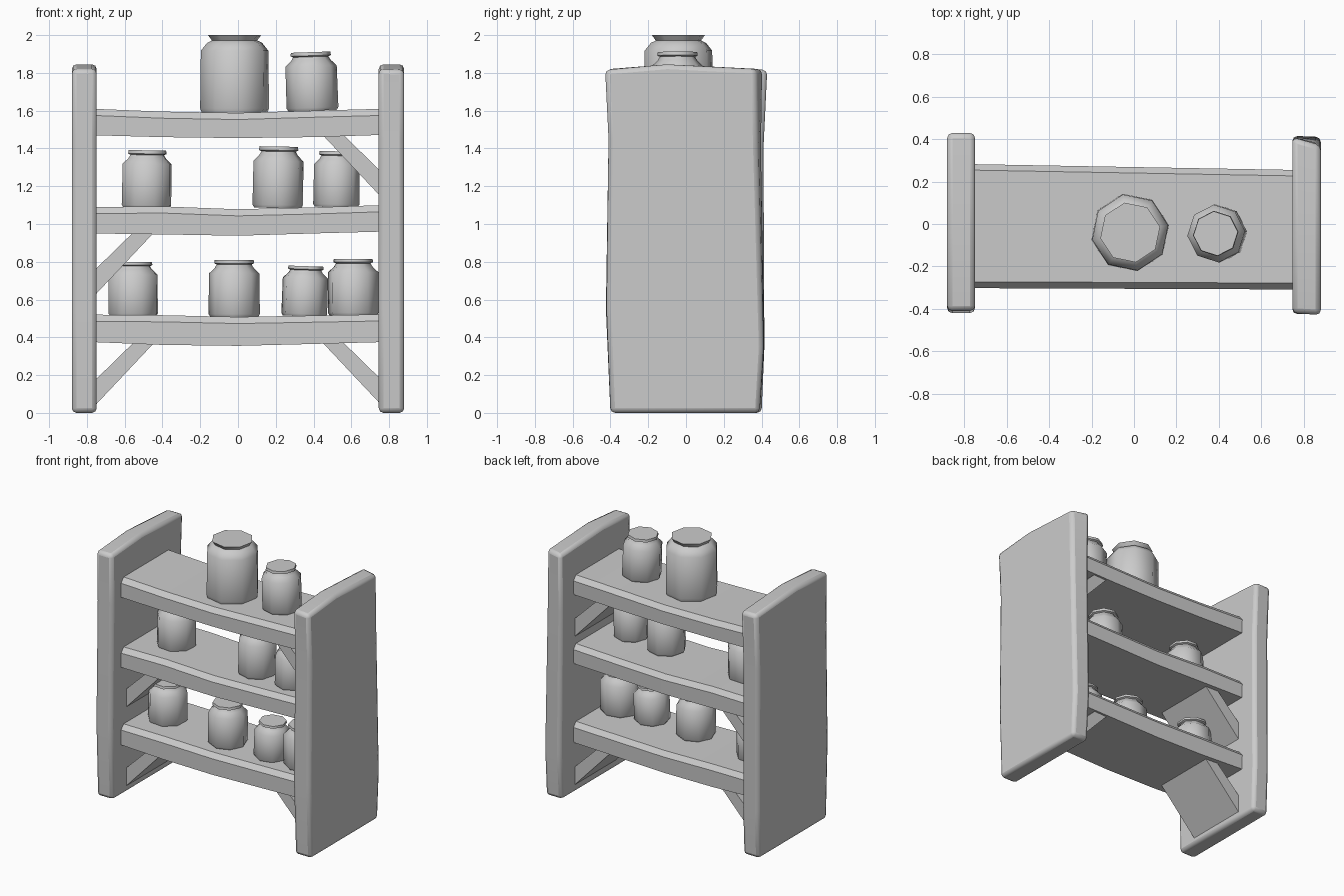
import bpy, bmesh, math, random
from mathutils import Matrix

if "Cube" in bpy.data.objects:
    bpy.data.objects.remove(bpy.data.objects["Cube"])

random.seed(4)


def finish(name, bm, bevel=0.0, segments=2, angle=40):
    bmesh.ops.recalc_face_normals(bm, faces=bm.faces)
    me = bpy.data.meshes.new(name)
    bm.to_mesh(me)
    bm.free()
    ob = bpy.data.objects.new(name, me)
    bpy.context.collection.objects.link(ob)
    if bevel:
        m = ob.modifiers.new("bevel", 'BEVEL')
        m.width, m.segments = bevel, segments
        m.limit_method, m.angle_limit = 'ANGLE', math.radians(40)
    bpy.ops.object.select_all(action='DESELECT')
    ob.select_set(True)
    bpy.context.view_layer.objects.active = ob
    bpy.ops.object.shade_smooth_by_angle(angle=math.radians(angle))
    return ob


def loft(bm, sections):
    """Skin a row of closed point loops and cap both ends."""
    rings = [[bm.verts.new(p) for p in s] for s in sections]
    n = len(rings[0])
    for a, b in zip(rings, rings[1:]):
        for i in range(n):
            j = (i + 1) % n
            bm.faces.new((a[i], a[j], b[j], b[i]))
    bm.faces.new(rings[0])
    bm.faces.new(rings[-1])


# Worn side boards: side outlines (y, z), lofted through the thickness
right_inner = [(-.40, 0), (-.425, .55), (-.41, 1.45), (-.42, 1.82), (-.10, 1.845),
               (.41, 1.82), (.40, 1.40), (.415, .35), (.39, 0)]
right_outer = [(-.40, 0), (-.42, .55), (-.41, 1.45), (-.43, 1.815), (-.10, 1.845),
               (.37, 1.82), (.38, 1.40), (.41, .35), (.39, 0)]
left = [(-.40, 0), (-.42, .55), (-.405, 1.45), (-.41, 1.82), (-.05, 1.845),
        (.43, 1.815), (.41, 1.40), (.415, .35), (.40, 0)]
for name, loops in (("right_side_board", [(.745, right_inner), (.88, right_outer)]),
                    ("left_side_board", [(-.88, left), (-.748, left)])):
    bm = bmesh.new()
    loft(bm, [[(x, y, z) for y, z in loop] for x, loop in loops])
    finish(name, bm, .025)

# Sagging shelves: (x, bottom z, top z) stations
shelves = {
    "bottom_shelf": [(-.77, .375, .52), (-.4, .36, .517), (0, .355, .508), (.4, .365, .515), (.77, .375, .522)],
    "middle_shelf": [(-.77, .95, 1.09), (-.4, .945, 1.093), (0, .938, 1.078), (.4, .95, 1.088), (.77, .96, 1.10)],
    "top_shelf": [(-.77, 1.47, 1.61), (-.4, 1.46, 1.595), (0, 1.455, 1.588), (.4, 1.46, 1.60), (.77, 1.472, 1.61)],
}
for name, stations in shelves.items():
    bm = bmesh.new()
    sections = []
    for x, b, t in stations:
        back = .265 - .018 * x
        front = -.305 - .004 * x
        sections.append([(x, front, b), (x, back, b), (x, back + .003, t - .035), (x, back - .025, t),
                         (x, front + .03, t), (x, front, t - .035)])
    loft(bm, sections)
    finish(name, bm)

# Diagonal braces under the shelves: (side, shelf underside z)
for name, s, z in (("bottom_left_brace", -1, .375), ("bottom_right_brace", 1, .38),
                   ("middle_left_brace", -1, .96), ("top_right_brace", 1, 1.48)):
    bm = bmesh.new()
    prof = [(.765, z - .345), (.44, z), (.55, z), (.765, z - .21)]
    loft(bm, [[(s * x, y, h) for x, h in prof] for y in (-.24, .24)])
    finish(name, bm)


# Jars: turned eight-sided body with shoulder, neck and flared lid
def jar(name, x, y, z, r, h, tilt=0):
    profile = [(.93, 0), (1, .05), (.99, .76), (.76, .86), (.68, .92), (.78, .94), (.76, 1)]
    if r > .15:
        profile = [(.95, 0), (1, .06), (.98, .80), (.80, .90), (.66, .93), (.77, 1)]
    bm = bmesh.new()
    turn = random.uniform(0, .8)
    sections = []
    for k, v in profile:
        sections.append([(r * 1.02 * k * math.cos(turn + i * math.pi / 4),
                          r * 1.02 * k * math.sin(turn + i * math.pi / 4), h * v) for i in range(8)])
    loft(bm, sections)
    bmesh.ops.transform(bm, verts=bm.verts,
                        matrix=Matrix.Translation((x, y, z)) @ Matrix.Rotation(math.radians(tilt), 4, 'Y'))
    finish(name, bm, angle=50)


jar("large_jar", -.018, -.04, 1.588, .182, .412)
jar("top_small_jar", .395, -.045, 1.60, .135, .31, -2)
jar("middle_jar_left", -.485, -.03, 1.085, .135, .305, 1)
jar("middle_jar_centre", .21, -.075, 1.085, .132, .325, 1)
jar("middle_jar_right", .52, -.105, 1.09, .12, .295, 1)
jar("bottom_jar_left", -.555, -.03, .512, .135, .288)
jar("bottom_jar_centre", -.02, -.09, .508, .133, .302)
jar("bottom_jar_right", .35, -.105, .512, .12, .265, 2)
jar("bottom_jar_end", .61, -.10, .516, .134, .30)
